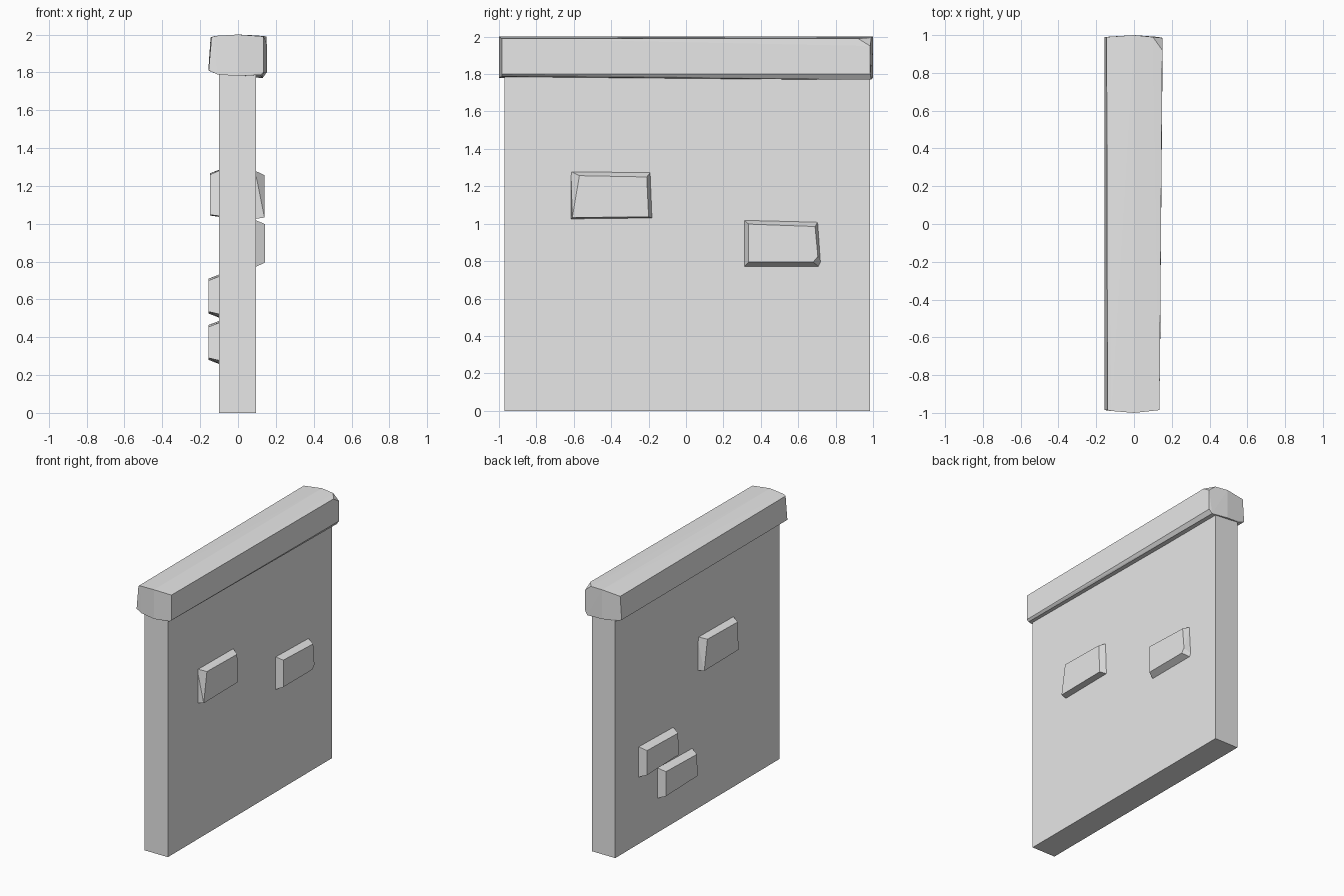
import bpy
import bmesh

if "Cube" in bpy.data.objects:
    bpy.data.objects.remove(bpy.data.objects["Cube"], do_unlink=True)

# Single stone colour
stone = bpy.data.materials.new("stone_grey")
stone.use_nodes = True
stone.diffuse_color = (0.8, 0.8, 0.8, 1)
stone.node_tree.nodes["Principled BSDF"].inputs["Base Color"].default_value = (0.8, 0.8, 0.8, 1)


def hull(name, points):
    """Chiselled convex block around a few corner points."""
    bm = bmesh.new()
    for p in points:
        bm.verts.new(p)
    res = bmesh.ops.convex_hull(bm, input=bm.verts[:])
    loose = [v for v in bm.verts if not v.link_faces]
    bmesh.ops.delete(bm, geom=loose, context="VERTS")
    bmesh.ops.dissolve_limit(bm, angle_limit=0.01, verts=bm.verts[:], edges=bm.edges[:])
    bmesh.ops.recalc_face_normals(bm, faces=bm.faces[:])
    mesh = bpy.data.meshes.new(name)
    bm.to_mesh(mesh)
    bm.free()
    mesh.materials.append(stone)
    ob = bpy.data.objects.new(name, mesh)
    bpy.context.collection.objects.link(ob)
    return ob


# Wall slab
hull("wall_slab", [(x, y, z) for x in (-0.1, 0.095) for y in (-0.97, 0.985) for z in (0, 1.82)])

# Coping stone: a rough profile at each end, with one chipped corner at the back
front_end = [(-0.155, -0.985, 1.81), (-0.14, -0.985, 1.985), (-0.12, -0.99, 1.993), (0, -1, 2),
             (0.135, -0.985, 1.99), (0.135, -0.985, 1.8), (0.12, -0.985, 1.787),
             (0, -1, 1.78), (-0.11, -0.99, 1.79)]
back_end = [(-0.157, 0.99, 1.81), (-0.145, 0.99, 1.985), (0, 1, 2), (0.1, 0.99, 1.995),
            (0.15, 0.92, 1.99), (0.152, 0.985, 1.95), (0.152, 0.985, 1.8),
            (0.13, 0.99, 1.77), (0, 1, 1.78), (-0.11, 0.99, 1.79)]
hull("coping_stone", front_end + back_end)

# Raised bricks: outlines as (along, up) from the lower corner, wall side then outer side
wedge = ([(0, 0), (0.435, 0.005), (0.425, 0.25), (0, 0.255)],
         [(0.007, 0.008), (0.415, 0.012), (0.405, 0.225), (0.045, 0.232)])
chipped = ([(0, 0), (0.4, 0), (0.41, 0.02), (0.395, 0.24), (0, 0.25)],
           [(0.025, 0.025), (0.37, 0.025), (0.395, 0.055), (0.38, 0.215), (0.025, 0.228)])
plain = ([(0, 0), (0.42, 0.02), (0.42, 0.225), (0, 0.235)],
         [(0.025, 0.025), (0.4, 0.035), (0.395, 0.2), (0.025, 0.21)])


def brick(name, shape, side, start, bottom, depth):
    base, outer = shape
    pts = [(side * 0.09, start + side * a, bottom + b) for a, b in base]
    pts += [(side * depth, start + side * a, bottom + b) for a, b in outer]
    hull(name, pts)


brick("left_front_brick", wedge, 1, -0.615, 1.025, 0.14)
brick("left_back_brick", chipped, 1, 0.31, 0.77, 0.143)
brick("right_upper_brick", wedge, -1, 0.0, 1.035, 0.147)
brick("right_middle_brick", plain, -1, 0.71, 0.5, 0.155)
brick("right_lower_brick", plain, -1, 0.485, 0.255, 0.155)
